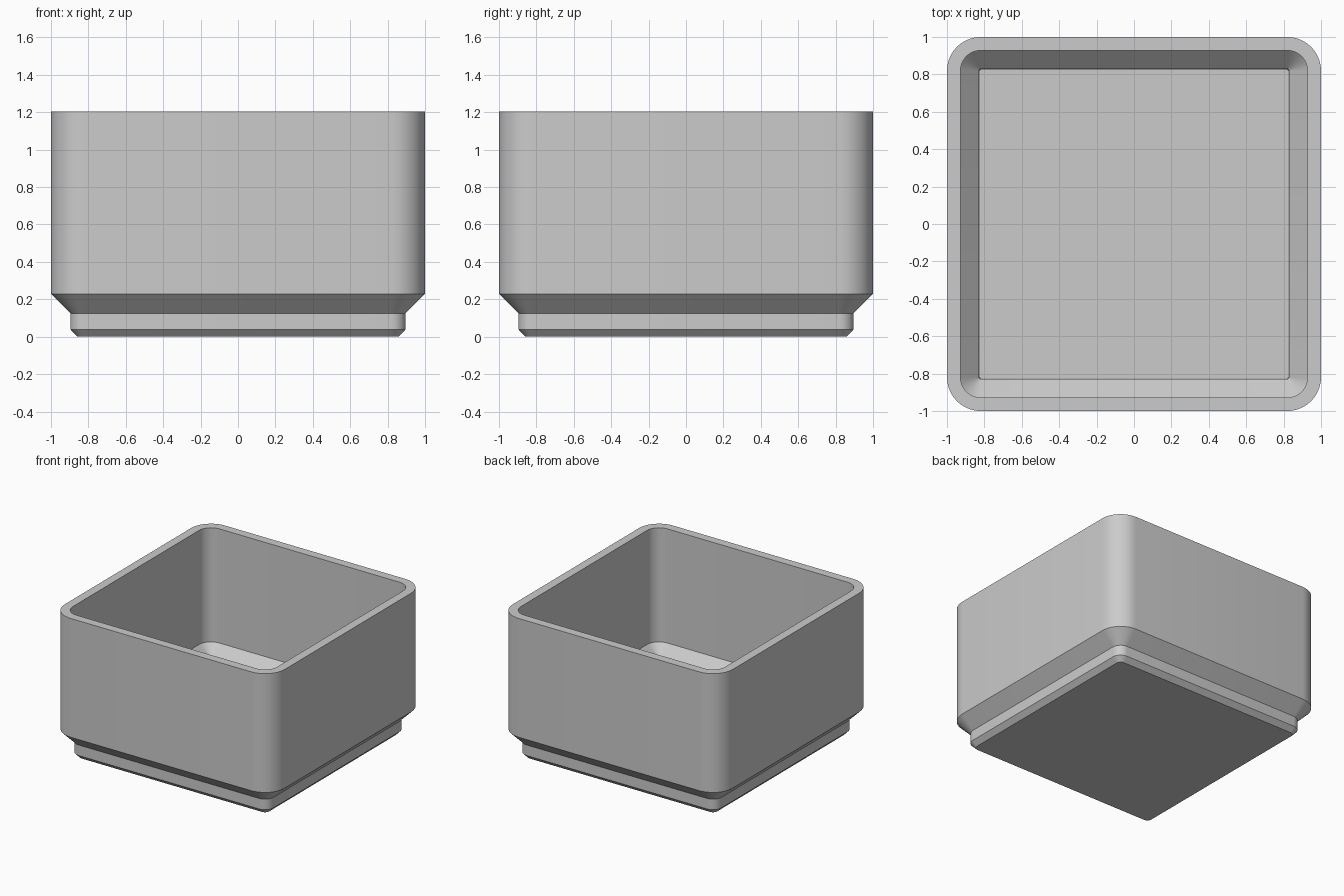
import bpy, bmesh, math

if "Cube" in bpy.data.objects:
    bpy.data.objects.remove(bpy.data.objects["Cube"])

ARC = 10  # segments per rounded corner


def ring(bm, half, radius, z):
    """Rounded square loop of vertices, counter-clockwise."""
    verts = []
    for q, (sx, sy) in enumerate([(1, 1), (-1, 1), (-1, -1), (1, -1)]):
        for i in range(ARC + 1):
            a = math.pi / 2 * (q + i / ARC)
            verts.append(bm.verts.new((sx * (half - radius) + radius * math.cos(a),
                                       sy * (half - radius) + radius * math.sin(a), z)))
    return verts


# Profile (half width, corner radius, height): foot, outer wall, rim, inner wall, floor
profile = [
    (0.858, 0.039, 0.0), (0.896, 0.077, 0.039), (0.896, 0.077, 0.125),
    (1.0, 0.181, 0.229), (1.0, 0.181, 1.205),
    (0.928, 0.109, 1.205), (0.928, 0.109, 0.267),
    (0.829, 0.010, 0.168), (0.825, 0.006, 0.072),
]

bm = bmesh.new()
rings = [ring(bm, *p) for p in profile]
for low, high in zip(rings, rings[1:]):
    n = len(low)
    for i in range(n):
        j = (i + 1) % n
        bm.faces.new((low[i], low[j], high[j], high[i]))
bm.faces.new(rings[0][::-1])   # underside
bm.faces.new(rings[-1])        # inner floor

mesh = bpy.data.meshes.new("storage_bin")
bm.to_mesh(mesh)
bm.free()
storage_bin = bpy.data.objects.new("storage_bin", mesh)
bpy.context.collection.objects.link(storage_bin)

# Plain grey plastic
grey = bpy.data.materials.new("grey_plastic")
grey.diffuse_color = (0.6, 0.6, 0.6, 1)
grey.use_nodes = True
grey.node_tree.nodes["Principled BSDF"].inputs["Base Color"].default_value = grey.diffuse_color
mesh.materials.append(grey)

# Smooth corners, crisp profile edges
bpy.context.view_layer.objects.active = storage_bin
storage_bin.select_set(True)
bpy.ops.object.shade_smooth_by_angle(angle=math.radians(30))
